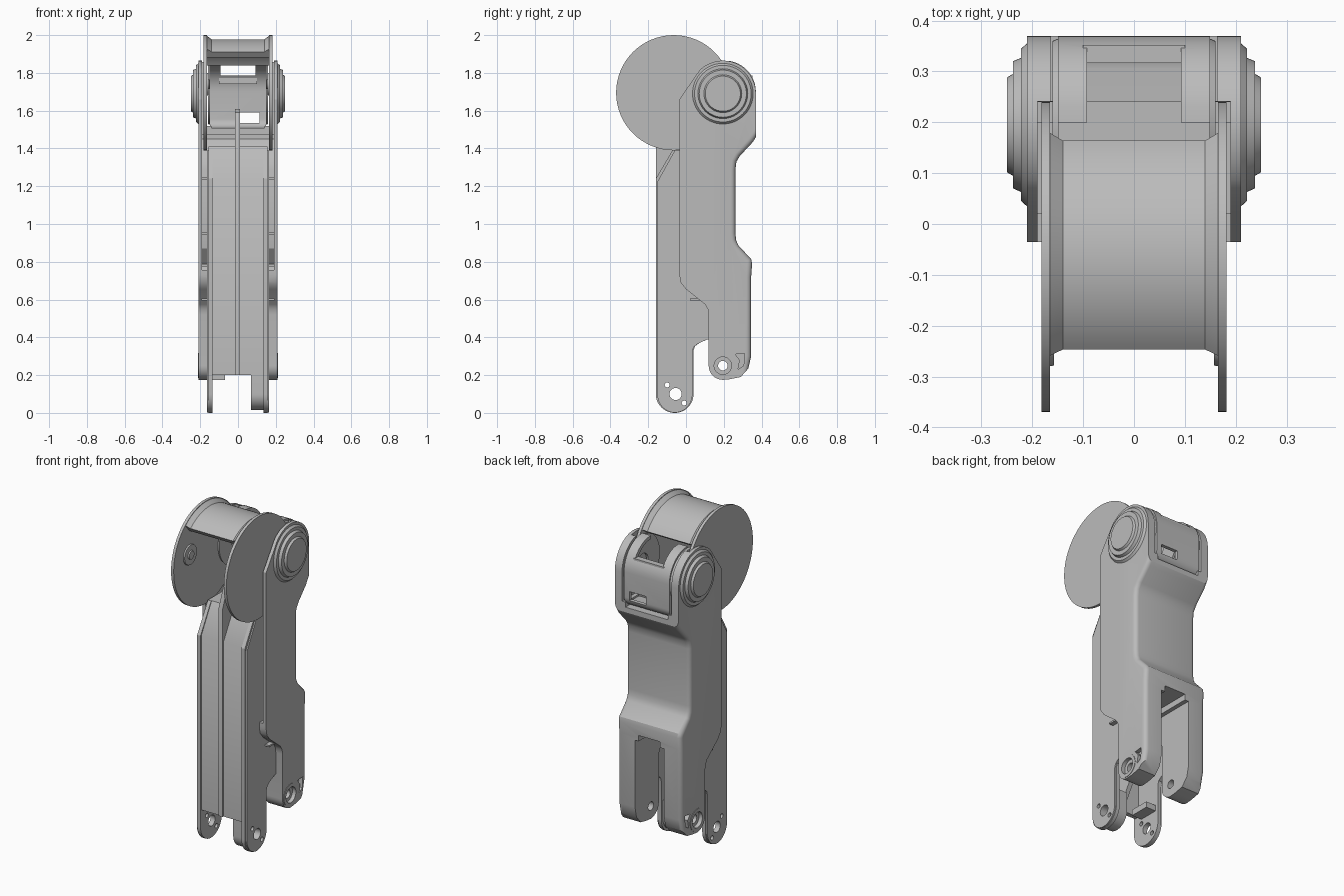
import bpy, bmesh
from math import sin, cos, radians, pi
from mathutils import Matrix

cube = bpy.data.objects.get("Cube")
if cube:
    bpy.data.objects.remove(cube)

grey = bpy.data.materials.new("plain_grey")
grey.use_nodes = True
grey.diffuse_color = (0.5, 0.5, 0.5, 1)
grey.node_tree.nodes["Principled BSDF"].inputs["Base Color"].default_value = (0.5, 0.5, 0.5, 1)


def to_object(name, bm):
    bmesh.ops.recalc_face_normals(bm, faces=bm.faces)
    mesh = bpy.data.meshes.new(name)
    bm.to_mesh(mesh)
    bm.free()
    obj = bpy.data.objects.new(name, mesh)
    bpy.context.collection.objects.link(obj)
    mesh.materials.append(grey)
    return obj


def arc(cy, cz, r, a0, a1, n=20):
    angles = [radians(a0 + (a1 - a0) * i / n) for i in range(n + 1)]
    return [(cy + r * cos(a), cz + r * sin(a)) for a in angles]


def prism(name, pts, x0, x1, bevel_rule=None, width=0.0):
    """Side outline (y, z) extruded along x, with optional rounded rim edges."""
    bm = bmesh.new()
    face = bm.faces.new([bm.verts.new((x0, y, z)) for y, z in pts])
    out = bmesh.ops.extrude_face_region(bm, geom=[face])
    for v in out["geom"]:
        if isinstance(v, bmesh.types.BMVert):
            v.co.x = x1
    if bevel_rule:
        edges = [e for e in bm.edges
                 if abs(e.verts[0].co.x - e.verts[1].co.x) < 1e-5
                 and all(bevel_rule(v.co) for v in e.verts)]
        bmesh.ops.bevel(bm, geom=edges, offset=width, segments=4, profile=0.5,
                        affect='EDGES', clamp_overlap=True)
    return to_object(name, bm)


def box(name, x, y, z):
    return prism(name, [(y[0], z[0]), (y[1], z[0]), (y[1], z[1]), (y[0], z[1])], *x)


def cone(name, y, z, x0, r0, x1, r1):
    """Round part with its axis along x."""
    if x0 > x1:
        x0, r0, x1, r1 = x1, r1, x0, r0
    bm = bmesh.new()
    place = Matrix.Translation(((x0 + x1) / 2, y, z)) @ Matrix.Rotation(pi / 2, 4, 'Y')
    bmesh.ops.create_cone(bm, cap_ends=True, segments=64, radius1=r0, radius2=r1,
                          depth=x1 - x0, matrix=place)
    return to_object(name, bm)


def cut(obj, cutters):
    for c in cutters:
        m = obj.modifiers.new("cut", 'BOOLEAN')
        m.operation, m.solver, m.object = 'DIFFERENCE', 'EXACT', c
    dg = bpy.context.evaluated_depsgraph_get()
    mesh = bpy.data.meshes.new_from_object(obj.evaluated_get(dg))
    obj.modifiers.clear()
    obj.data = mesh
    for c in cutters:
        bpy.data.objects.remove(c)


PY, PZ = 0.195, 1.69      # main pivot
DY, DZ = -0.065, 1.695    # drum centre

# Outer arm: rounded solid, hollowed and slotted
back = [(.37, 1.46), (.355, 1.435), (.285, 1.36), (.267, 1.33), (.262, 1.29), (.262, .95),
        (.265, .915), (.278, .885), (.345, .815), (.35, .79), (.345, .72), (.345, .3),
        (.33, .235), (.29, .19), (.23, .178)]
front = [(.12, .52), (.115, .55), (.1, .575), (0, .655), (-.028, .69), (-.035, .73), (-.035, 1.66)]
outline = arc(PY, PZ, .175, 135, 0) + back + arc(.195, .25, .075, -90, -180, 10) + front
arm = prism("outer_arm", outline, -.21, .21, lambda c: c.y > .25 and .22 < c.z < 1.5, .025)
hollow = [(-.3, .757), (.31, .757), (.318, .79), (.25, .87), (.24, .95), (.24, 1.29),
          (.262, 1.37), (.335, 1.45), (.335, 1.475), (.241, 1.475), (.241, 2.1), (-.3, 2.1)]
cutters = [prism("c", hollow, -.19, .19),
           box("c", (-.163, .163), (.1, .6), (1.52, 2.1)),
           box("c", (-.14, .14), (.1, .6), (1.49, 1.7)),
           box("c", (-.095, .095), (-.3, .6), (-.1, .70)),
           box("c", (-.07, .07), (-.3, .6), (.6, .735)),
           cone("c", .195, .25, -.4, .025, .4, .025)]
for s in (-1, 1):
    cutters.append(cone("c", .195, .25, s * .165, .048, s * .3, .048))
    cutters.append(prism("c", [(.26, .31), (.31, .315), (.305, .25), (.275, .23), (.285, .28)],
                         s * .185, s * .3))
cut(arm, cutters)

# Pivot bosses, caps and lower bushings
for s, side in ((1, "left"), (-1, "right")):
    cone(side + "_pivot_boss", PY, PZ, s * .205, .165, s * .222, .15)
    cone(side + "_pivot_ring", PY, PZ, s * .215, .135, s * .238, .125)
    cone(side + "_pivot_cap", PY, PZ, s * .23, .105, s * .25, .093)
    bush = cone(side + "_lower_bushing", .195, .25, s * .15, .066, s * .213, .066)
    cut(bush, [cone("c", .195, .25, -.4, .025, .4, .025),
               cone("c", .195, .25, s * .19, .046, s * .3, .046)])

# Hinge housing: thin shell around the pivot with top notch and side slot
shell = ([(.2, 1.865)] + arc(.205, 1.7, .165, 80, 0, 10) + arc(.31, 1.55, .06, 0, -90, 8)
         + [(.24, 1.49), (.24, 1.508)] + arc(.305, 1.555, .045, -90, 0, 8)
         + arc(.2, 1.7, .145, 0, 80, 10) + [(.2, 1.845)])
housing = prism("hinge_housing", shell, -.149, .149)
window = prism("c", [(.25, 1.535), (.6, 1.535), (.6, 1.59), (.25, 1.59)], .005, .115)
cut(housing, [box("c", (-.092, .092), (.1, .6), (1.785, 2.1)), window])
box("housing_beam", (-.1, .1), (.325, .352), (1.74, 1.785))
for s, side in ((1, "left"), (-1, "right")):
    cheek = cone(side + "_housing_cheek", PY + .005, PZ, s * .148, .165, s * .16, .16)
    cut(cheek, [cone("c", PY, PZ, -.4, .05, .4, .05)])

# Drum: two full flanges and a partial barrel between them
for s, side in ((1, "left"), (-1, "right")):
    cone(side + "_drum_flange", DY, DZ, s * .165, .305, s * .182, .305)
    cone(side + "_drum_hub", -.22, 1.74, s * .166, .06, s * .157, .058)
    cone(side + "_drum_hub_bolt", -.22, 1.74, s * .16, .028, s * .15, .024)
section = [(-.167, .303), (-.14, .283), (.14, .283), (.167, .303), (.167, .245), (-.167, .245)]
bm = bmesh.new()
rows = []
for i in range(33):
    a = radians(36 + 94 * i / 32)
    rows.append([bm.verts.new((x, DY + r * cos(a), DZ + r * sin(a))) for x, r in section])
for a, b in zip(rows, rows[1:]):
    for j in range(6):
        k = (j + 1) % 6
        bm.faces.new((a[j], a[k], b[k], b[j]))
bm.faces.new(rows[0])
bm.faces.new(rows[-1])
to_object("drum_barrel", bm)


# Inner arm: side plates with lugs, front panel and centre fin
def lug_holes():
    return [cone("c", -.055, .1, -.4, .032, .4, .032),
            cone("c", -.1, .148, -.4, .013, .4, .013),
            cone("c", -.01, .052, -.4, .013, .4, .013)]


plate = (arc(-.06, .1, .1, 180, 360, 24)
         + [(.04, .33), (.047, .352), (.07, .37), (.12, .392), (.155, .4), (.155, 1.41),
            (-.06, 1.41), (-.16, 1.24)])
for s, side in ((1, "left"), (-1, "right")):
    p = prism(side + "_inner_plate", plate, s * .135, s * .157)
    cut(p, lug_holes())
    rim = prism(side + "_inner_plate_face", [(y * .93 - .003, .1 + (z - .1) * .985) for y, z in plate],
                s * .15, s * .165)
    cut(rim, lug_holes())
    # Stiffening ribs between plate and outer arm
    for z in (.6, .78, .95, 1.24):
        box(side + "_stiffening_rib", (s * .16, s * .192), (.02, .2), (z - .005, z + .005))

panel = [(-.152, .2), (-.152, 1.24), (-.055, 1.41), (.15, 1.41), (.15, 1.39),
         (-.04, 1.39), (-.125, 1.235), (-.125, .2)]
prism("front_panel", panel, -.14, .14)
prism("centre_fin", [(-.16, .2), (-.16, 1.44), (-.1, 1.59), (-.06, 1.61), (-.02, 1.58),
                     (.02, 1.4), (.02, .4), (-.1, .2)], -.015, .011)

# Thick lug on the left and its cross bolt
lug = prism("left_lug_boss", arc(-.06, .1, .085, 180, 360, 24) + [(.025, .21), (-.145, .21)], .07, .14)
cut(lug, lug_holes())
box("right_lug_web", (-.14, -.07), (-.1, .02), (.175, .21))

for obj in bpy.context.scene.objects:
    obj.select_set(obj.type == 'MESH')
bpy.context.view_layer.objects.active = arm
bpy.ops.object.shade_smooth_by_angle(angle=radians(30))
bpy.ops.object.select_all(action='DESELECT')
